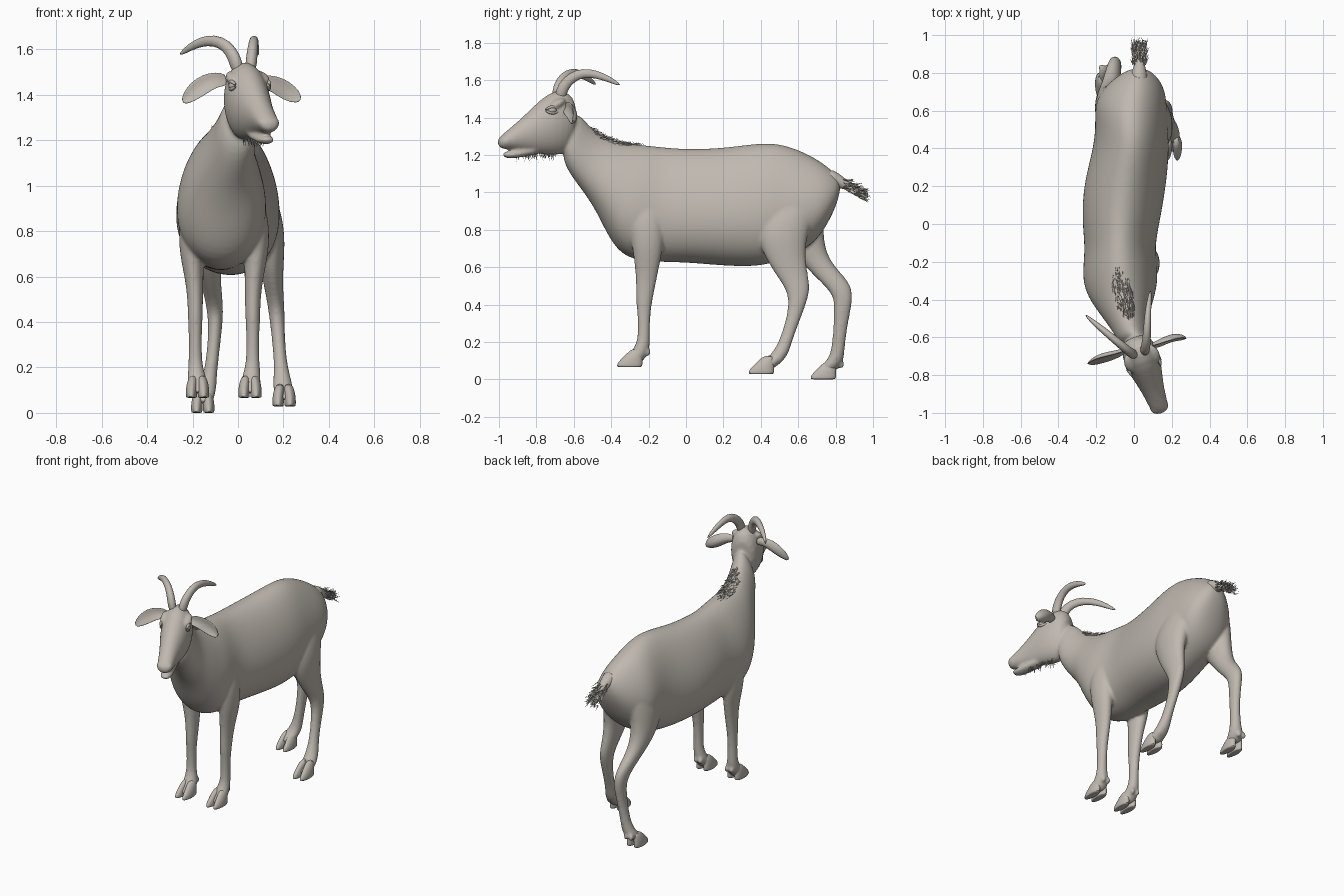
import bpy, bmesh, math, random
from mathutils import Vector as V

random.seed(4)
coat = bpy.data.materials.new("warm_grey_coat")
coat.diffuse_color = (0.52, 0.48, 0.43, 1)


def finish(name, bm, subsurf=0, angle=60):
    bmesh.ops.recalc_face_normals(bm, faces=bm.faces)
    me = bpy.data.meshes.new(name)
    bm.to_mesh(me)
    bm.free()
    me.materials.append(coat)
    ob = bpy.data.objects.new(name, me)
    bpy.context.collection.objects.link(ob)
    if subsurf:
        ob.modifiers.new("subdivide", 'SUBSURF').levels = subsurf
    bpy.ops.object.select_all(action='DESELECT')
    ob.select_set(True)
    bpy.context.view_layer.objects.active = ob
    bpy.ops.object.shade_smooth_by_angle(angle=math.radians(angle))
    return ob


def loft(name, rings, n=16, egg=0.0, cup=0.0, subsurf=1, angle=60):
    """Closed skin through rings (centre, half-width vector, half-height vector)."""
    bm = bmesh.new()
    loops = []
    for c, a, b in rings:
        loop = []
        for i in range(n):
            t = 2 * math.pi * i / n
            co, si = math.cos(t), math.sin(t)
            off = b.normalized() * cup * a.length * co * co
            loop.append(bm.verts.new(c + a * co * (1 - egg * si) + b * si + off))
        loops.append(loop)
    for p, q in zip(loops, loops[1:]):
        for i in range(n):
            j = (i + 1) % n
            bm.faces.new((p[i], p[j], q[j], q[i]))
    bm.faces.new(loops[0])
    bm.faces.new(loops[-1])
    return finish(name, bm, subsurf, angle)


def spine_ring(yt, zt, yb, zb, x, w, yaw=0.0):
    top, bot = V((x, yt, zt)), V((x, yb, zb))
    return (top + bot) / 2, V((math.cos(yaw), math.sin(yaw), 0)) * w, (top - bot) / 2


def tube(name, pts, radii, ref=(0, 0, 1), flat=1.0, cup=0.0, n=12):
    pts = [V(p) for p in pts]
    rings = []
    for i, p in enumerate(pts):
        d = (pts[min(i + 1, len(pts) - 1)] - pts[max(i - 1, 0)]).normalized()
        a = d.cross(V(ref)).normalized()
        rings.append((p, a * radii[i], d.cross(a) * radii[i] * flat))
    return loft(name, rings, n, cup=cup)


def ball(name, c, size, yaw=0.0, tilt=0.0):
    bm = bmesh.new()
    bmesh.ops.create_uvsphere(bm, u_segments=16, v_segments=10, radius=1)
    ob = finish(name, bm)
    ob.location, ob.scale, ob.rotation_euler = c, size, (tilt, 0, yaw)
    return ob


def hair(name, strands, width=0.004):
    bm = bmesh.new()
    for base, d in strands:
        s = d.cross(V((random.uniform(-1, 1), random.uniform(-1, 1), 0.3))).normalized() * width
        t = d.cross(s).normalized() * width
        ring = [bm.verts.new(base + k) for k in (s, t - s / 2, -t - s / 2)]
        tip = bm.verts.new(base + d)
        for i in range(3):
            bm.faces.new((ring[i], ring[(i + 1) % 3], tip))
        bm.faces.new(ring)
    finish(name, bm, angle=30)


u = random.uniform

# Torso and neck
torso = loft("body", [spine_ring(*r) for r in (
    (-.60, 1.46, -.68, 1.20, .01, .077), (-.53, 1.365, -.61, 1.08, -.015, .088),
    (-.45, 1.30, -.53, .98, -.045, .115), (-.36, 1.268, -.465, .87, -.06, .155),
    (-.28, 1.258, -.41, .75, -.07, .182), (-.20, 1.252, -.325, .64, -.073, .2),
    (-.10, 1.24, -.15, .625, -.075, .18), (.02, 1.232, 0, .625, -.07, .203),
    (.20, 1.238, .20, .605, -.05, .217), (.38, 1.265, .40, .60, -.015, .2),
    (.50, 1.264, .52, .64, -.012, .188), (.62, 1.222, .65, .70, -.018, .19),
    (.72, 1.167, .72, .77, 0, .158), (.79, 1.11, .772, .86, .015, .108),
    (.835, 1.06, .812, .95, .025, .045))], n=28, egg=0.2, subsurf=2)

# Head, turned to one side
YAW = math.radians(20)


def head_pt(y, side, z):
    return V(((-.6 - y) * .364 + side * math.cos(YAW), y + side * math.sin(YAW), z))


head = loft("head", [spine_ring(yt, zt, yb, zb, head_pt((yt + yb) / 2, 0, 0).x, w, YAW)
            for yt, zt, yb, zb, w in (
    (-.58, 1.49, -.61, 1.24, .065), (-.65, 1.56, -.66, 1.195, .095),
    (-.73, 1.54, -.73, 1.195, .099), (-.81, 1.465, -.80, 1.205, .08),
    (-.89, 1.387, -.87, 1.22, .06), (-.945, 1.34, -.935, 1.228, .054),
    (-.985, 1.306, -.98, 1.23, .047), (-1.005, 1.28, -1.002, 1.245, .03))], egg=-0.05)
lower_jaw = loft("lower_jaw", [spine_ring(y, zt, y, zb, head_pt(y, 0, 0).x, w, YAW)
                 for y, zt, zb, w in (
    (-.78, 1.25, 1.205, .042), (-.86, 1.24, 1.193, .042), (-.92, 1.224, 1.18, .04),
    (-.96, 1.219, 1.182, .034), (-.978, 1.213, 1.192, .018))])

# Legs: horizontal sections of x, y, z, half-width, half-depth
FRONT = ((-.02, -.21, 1.05, .045, .07), (.0, -.21, .95, .055, .09), (.022, -.21, .83, .065, .098),
         (.027, -.205, .7, .054, .084), (.015, -.208, .6, .043, .066), (.01, -.215, .5, .035, .053),
         (.01, -.224, .42, .034, .045), (.01, -.225, .34, .029, .034), (.01, -.225, .22, .03, .032),
         (.005, -.235, .17, .04, .043), (0, -.258, .13, .046, .05), (0, -.28, .1, .046, .054),
         (0, -.29, .085, .038, .048))
HIND_RIGHT = ((.04, .61, 1.1, .06, .1), (.088, .57, .95, .088, .16), (.135, .512, .8, .075, .145),
              (.148, .522, .68, .056, .116), (.153, .557, .58, .045, .094), (.165, .598, .49, .038, .068),
              (.172, .6, .42, .035, .05), (.178, .573, .32, .029, .039), (.188, .535, .21, .03, .035),
              (.195, .505, .14, .042, .046), (.2, .47, .1, .046, .052), (.203, .43, .07, .044, .055),
              (.203, .42, .055, .036, .045))
HIND_LEFT = ((-.06, .63, 1.1, .06, .1), (-.112, .61, .95, .088, .14), (-.134, .605, .8, .08, .13),
             (-.135, .66, .68, .065, .09), (-.125, .718, .6, .05, .081), (-.11, .798, .52, .041, .08),
             (-.1, .842, .45, .037, .053), (-.1, .836, .37, .031, .046), (-.11, .823, .26, .028, .037),
             (-.125, .812, .15, .032, .036), (-.14, .798, .1, .046, .046), (-.15, .765, .065, .046, .055),
             (-.153, .75, .04, .038, .048))


def leg(name, rows, dx=0.0, mirror=1):
    return loft(name, [(V((x * mirror + dx, y, z)), V((a, 0, 0)), V((0, b, 0)))
                       for x, y, z, a, b in rows], n=14, subsurf=2)


legs = [leg("front_leg_right", FRONT, .055), leg("front_leg_left", FRONT, -.178, -1),
        leg("hind_leg_right", HIND_RIGHT), leg("hind_leg_left", HIND_LEFT)]

# Brows, nostril wings and dewclaws blended into the skin
FEET = (("front_right", .053, -.302, .066), ("front_left", -.178, -.302, .066),
        ("hind_right", .203, .402, .028), ("hind_left", -.155, .733, 0))
bumps = []
for s in (-1, 1):
    bumps.append(ball("brow", head_pt(-.715, s * .07, 1.472), (.03, .055, .022), YAW, .5))
    bumps.append(ball("nostril_wing", head_pt(-.968, s * .027, 1.275), (.024, .03, .025), YAW))
    for name, x, y, z in FEET:
        bumps.append(ball("dewclaw", (x + s * .018, y + .096, z + .08), (.015, .018, .022)))

# Fuse the flesh into one smooth skin
parts = [torso, head, lower_jaw] + legs + bumps
bpy.ops.object.select_all(action='DESELECT')
for ob in parts:
    ob.select_set(True)
bpy.context.view_layer.objects.active = torso
bpy.ops.object.convert(target='MESH')
bpy.ops.object.join()
mod = torso.modifiers.new("fuse", 'REMESH')
mod.mode, mod.voxel_size, mod.use_smooth_shade = 'VOXEL', 0.008, True
mod = torso.modifiers.new("relax", 'SMOOTH')
mod.factor, mod.iterations = 0.5, 10

# Cloven hooves
for name, x, y, z in FEET:
    for s in (-1, 1):
        cx = x + s * .0255
        loft("hoof_" + name, [(V((cx + s * k, y + dy, z + dz)), V((a, 0, 0)), V((0, b, 0)))
             for k, dy, dz, a, b in ((0, 0, 0, .022, .062), (.001, 0, .003, .025, .07),
                                     (.001, .002, .022, .026, .069), (0, .014, .046, .0255, .056),
                                     (-.003, .027, .073, .0235, .043), (-.007, .042, .1, .015, .026))],
             n=14, egg=-.12)

# Eyes with lids
for s in (-1, 1):
    ball("eye", head_pt(-.742, s * .08, 1.44), (.017, .024, .019), YAW)
    for dz in (.019, -.017):
        tube("eyelid", [head_pt(-.742 + dy, s * (.088 - abs(dy) * .2), 1.44 + dz * (1 - (dy / .04) ** 2))
                        for dy in (-.038, -.022, 0, .022, .038)], [.004, .008, .009, .008, .004])

# Horns sweeping up and back
HORN_R = [.034, .032, .029, .026, .022, .017, .006]
tube("horn_right", [(.055, -.675, 1.50), (.06, -.66, 1.565), (.067, -.61, 1.617), (.07, -.55, 1.64),
                    (.073, -.48, 1.632), (.08, -.41, 1.605), (.088, -.35, 1.572)],
     HORN_R, ref=(1, 0, 0), flat=.8)
tube("horn_left", [(0, -.69, 1.50), (-.015, -.685, 1.565), (-.05, -.655, 1.617), (-.105, -.61, 1.641),
                   (-.165, -.56, 1.633), (-.215, -.52, 1.607), (-.258, -.48, 1.575)],
     HORN_R, ref=(.7, .7, 0), flat=.8)

# Drooping leaf-shaped ears, hollow side forward
EAR_R = [.028, .036, .043, .043, .034, .014]
tube("ear_right", [(.09, -.64, 1.45), (.13, -.625, 1.45), (.17, -.605, 1.435), (.21, -.592, 1.412),
                   (.25, -.592, 1.388), (.275, -.605, 1.372)], EAR_R, ref=(0, 1, -.3), flat=.34, cup=.55)
tube("ear_left", [(-.05, -.665, 1.46), (-.095, -.68, 1.463), (-.14, -.69, 1.445), (-.18, -.702, 1.418),
                  (-.215, -.72, 1.388), (-.243, -.74, 1.362)], EAR_R, ref=(0, 1, -.3), flat=.34, cup=.55)

# Tail and its brush
tube("tail", [(.025, .74, 1.08), (.027, .80, 1.068), (.03, .86, 1.037), (.03, .91, 1.01)],
     [.06, .042, .024, .012])
strands = []
for i in range(230):
    t = u(0, 1)
    base = V((.028 + u(-.034, .034), .835 + .105 * t, 1.05 - .06 * t + u(-.025, .025)))
    strands.append((base, V((u(-.025, .025), u(.03, .06), u(-.035, .012)))))
hair("tail_hair", strands)

# Mane patch along the nape
strands = []
for i in range(380):
    t, r = u(0, 1), u(-1, 1)
    x = -.025 - .06 * t + r * .05 * math.sqrt(max(0, 1 - (2 * t - 1) ** 2))
    z = 1.257 + .09 * (1 - t) ** 2 - abs(r) * .014
    strands.append((V((x, -.53 + .27 * t, z)), V((u(-.012, .008), u(.025, .05), u(-.008, .012)))))
hair("mane_hair", strands, .003)

# Short wispy beard under the jaw
strands = []
for i in range(60):
    y = u(-.92, -.70)
    strands.append((head_pt(y, u(-.025, .025), 1.21), V((u(-.008, .008), u(-.01, .02), u(-.05, -.02)))))
hair("beard_hair", strands, .003)
